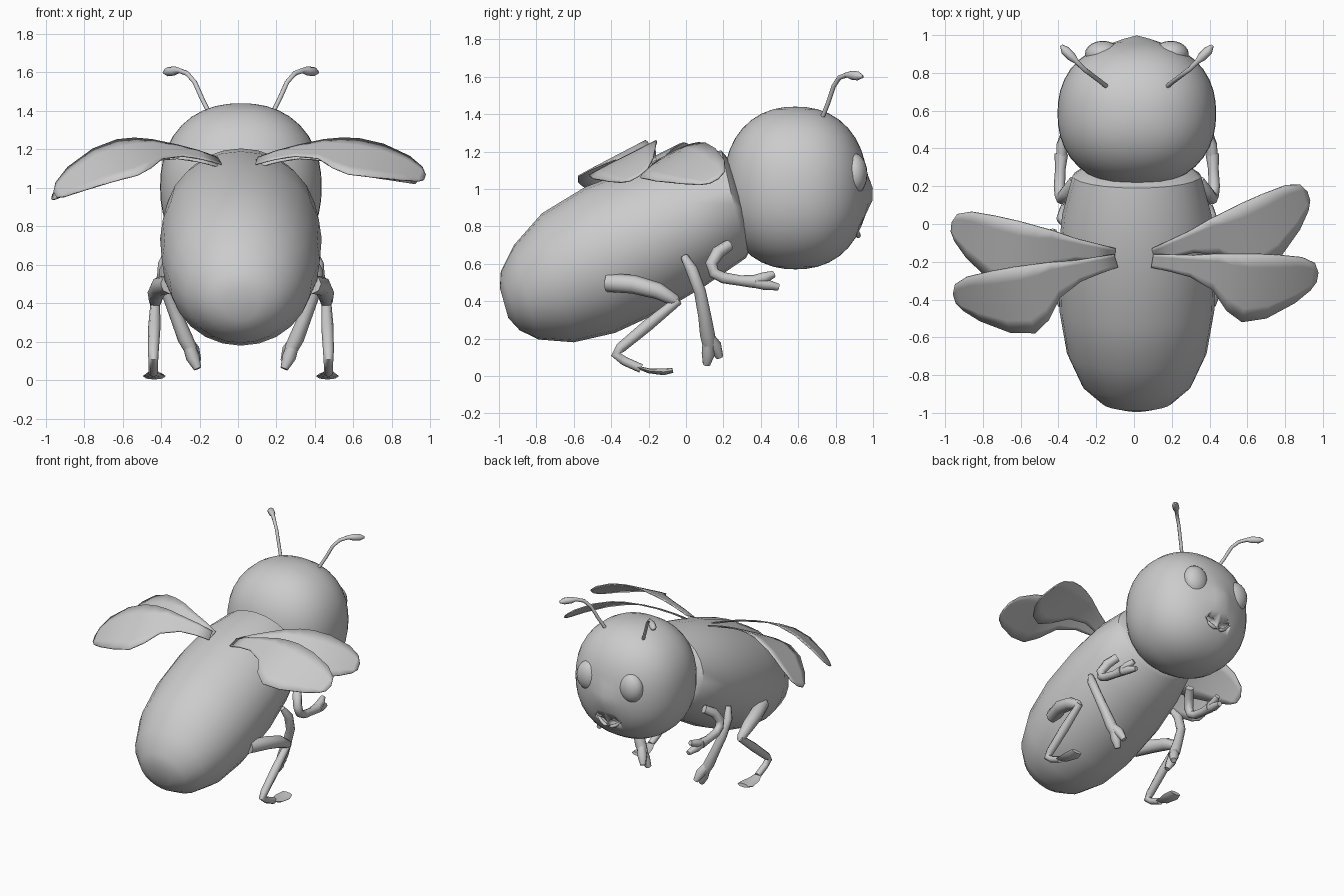
import bpy
import bmesh
from math import cos, sin, pi, radians, exp
from mathutils import Vector

cube = bpy.data.objects.get("Cube")
if cube:
    bpy.data.objects.remove(cube, do_unlink=True)

MID = 0.015  # the mirror plane of the body

grey = bpy.data.materials.new("plain grey")
grey.use_nodes = True
grey.diffuse_color = (0.6, 0.6, 0.6, 1)
for node in grey.node_tree.nodes:
    if node.type == 'BSDF_PRINCIPLED':
        node.inputs["Base Color"].default_value = (0.6, 0.6, 0.6, 1)


def select(obj):
    bpy.ops.object.select_all(action='DESELECT')
    obj.select_set(True)
    bpy.context.view_layer.objects.active = obj


def finish(name, bm, angle=40):
    bmesh.ops.recalc_face_normals(bm, faces=bm.faces)
    mesh = bpy.data.meshes.new(name)
    bm.to_mesh(mesh)
    bm.free()
    mesh.materials.append(grey)
    obj = bpy.data.objects.new(name, mesh)
    bpy.context.collection.objects.link(obj)
    select(obj)
    bpy.ops.object.shade_smooth_by_angle(angle=radians(angle))
    return obj


def bridge(bm, rings, closed=True):
    for a, b in zip(rings, rings[1:]):
        n = len(a)
        for i in range(n if closed else n - 1):
            j = (i + 1) % n
            bm.faces.new((a[i], a[j], b[j], b[i]))


def tube(name, path, sides=8, flat=1.0, side=1):
    """Sweep rounded sections along points (x, y, z, radius); flat squashes them."""
    bm = bmesh.new()
    pts = [Vector((MID + side * p[0], p[1], p[2])) for p in path]
    rings = []
    for i, p in enumerate(pts):
        along = (pts[min(i + 1, len(pts) - 1)] - pts[max(i - 1, 0)]).normalized()
        u = along.cross(Vector((1, 0, 0))).normalized()
        v = along.cross(u)
        r = path[i][3]
        rings.append([bm.verts.new(p + u * r * flat * cos(2 * pi * k / sides)
                                   + v * r * sin(2 * pi * k / sides))
                      for k in range(sides)])
    bridge(bm, rings)
    bm.faces.new(rings[0])
    bm.faces.new(rings[-1])
    return finish(name, bm, 50)


def ball(name, centre, size, power=2.0, segments=32, nose=0.0):
    bm = bmesh.new()
    bmesh.ops.create_uvsphere(bm, u_segments=segments, v_segments=segments // 2, radius=1)
    for v in bm.verts:
        d = v.co.normalized()
        d *= sum(abs(c) ** power for c in d) ** (-1 / power)
        v.co = Vector(c + s * k for c, s, k in zip(centre, size, d))
        if d.y > 0:
            v.co.y += nose * exp(-((v.co.x - MID) ** 2 + (v.co.z - 0.97) ** 2) / 0.006)
    return finish(name, bm)


# Body: slanted oval sections, each from a top point to a bottom point (y, z)
sections = [  # top y, top z, bottom y, bottom z, half width
    (-0.995, 0.47, -0.95, 0.31, 0.09),
    (-0.99, 0.56, -0.89, 0.245, 0.19),
    (-0.92, 0.70, -0.79, 0.195, 0.29),
    (-0.77, 0.87, -0.60, 0.18, 0.37),
    (-0.54, 1.01, -0.38, 0.23, 0.41),
    (-0.25, 1.12, -0.12, 0.35, 0.42),
    (0.00, 1.19, 0.10, 0.48, 0.395),
    (0.19, 1.205, 0.32, 0.63, 0.34),
    (0.26, 1.12, 0.34, 0.67, 0.28)]
bm = bmesh.new()
rings = []
for ty, tz, by, bz, w in sections:
    ring = []
    for k in range(24):
        a = 2 * pi * k / 24
        t = 0.5 + 0.5 * cos(a)
        ring.append(bm.verts.new((MID + w * sin(a), by + (ty - by) * t, bz + (tz - bz) * t)))
    rings.append(ring)
bridge(bm, rings)
bm.faces.new(rings[0])
bm.faces.new(rings[-1])
finish("body", bm)

# Head with a soft nose, and a smiling mouth cut into it
head = ball("head", (MID, 0.585, 1.005), (0.42, 0.385, 0.435), 2.25, 40, 0.035)
smile = []
for i in range(9):
    s = i / 4 - 1
    smile.append((0.12 * s, 0.935 - 0.025 * s * s, 0.775 + 0.05 * s * s,
                  0.004 + 0.026 * (1 - s * s)))
cutter = tube("mouth_cutter", smile)
cutter.hide_render = True
cut = head.modifiers.new("mouth", 'BOOLEAN')
cut.operation = 'DIFFERENCE'
cut.solver = 'EXACT'
cut.object = cutter
select(head)
bpy.ops.object.modifier_apply(modifier=cut.name)
bpy.data.objects.remove(cutter, do_unlink=True)
tube("lower_lip", [(x, y - 0.012, z - r, 0.004 + r * 0.35) for x, y, z, r in smile])

# Paired parts: eyes, antennae and three pairs of legs
for side, word in ((1, "left"), (-1, "right")):
    ball(word + "_eye", (MID + side * 0.18, 0.9, 1.08), (0.095, 0.07, 0.11), 2, 20)
    tube(word + "_antenna", [
        (0.15, 0.72, 1.36, 0.012), (0.2, 0.76, 1.46, 0.012), (0.24, 0.79, 1.55, 0.012),
        (0.28, 0.82, 1.595, 0.013), (0.32, 0.86, 1.61, 0.014), (0.345, 0.885, 1.608, 0.024),
        (0.38, 0.92, 1.604, 0.024), (0.4, 0.945, 1.6, 0.008)], side=side)
    # Hind leg: thigh, shin and a flat splayed foot
    tube(word + "_hind_thigh", [
        (0.37, -0.42, 0.5, 0.05), (0.42, -0.28, 0.49, 0.05), (0.44, -0.15, 0.455, 0.045),
        (0.445, -0.06, 0.405, 0.032), (0.445, -0.035, 0.385, 0.012)], side=side)
    tube(word + "_hind_shin", [
        (0.445, -0.04, 0.405, 0.025), (0.45, -0.2, 0.275, 0.032), (0.455, -0.35, 0.15, 0.028),
        (0.455, -0.375, 0.115, 0.026), (0.455, -0.33, 0.08, 0.024),
        (0.455, -0.24, 0.04, 0.024)], side=side)
    tube(word + "_hind_foot", [
        (0.455, -0.27, 0.05, 0.02), (0.455, -0.2, 0.028, 0.045), (0.45, -0.12, 0.022, 0.06),
        (0.45, -0.07, 0.03, 0.045)], flat=0.3, side=side)
    # Middle leg, hanging down with a two toed foot
    tube(word + "_middle_leg", [
        (0.37, -0.01, 0.64, 0.02), (0.395, 0.03, 0.57, 0.032), (0.38, 0.075, 0.45, 0.032),
        (0.33, 0.1, 0.32, 0.035), (0.29, 0.115, 0.22, 0.04), (0.26, 0.125, 0.16, 0.035)],
        side=side)
    for toe, y, z in (("back", 0.11, 0.06), ("front", 0.18, 0.1)):
        tube(word + "_middle_toe_" + toe, [
            (0.28, 0.12, 0.21, 0.03), (0.25, (y + 0.13) / 2, z + 0.06, 0.036),
            (0.225, y, z, 0.02)], side=side)
    # Front leg, bent forward with a two fingered hand
    tube(word + "_front_leg", [
        (0.33, 0.23, 0.7, 0.03), (0.37, 0.17, 0.66, 0.035), (0.4, 0.135, 0.6, 0.032),
        (0.405, 0.15, 0.55, 0.03), (0.41, 0.2, 0.525, 0.03), (0.405, 0.29, 0.51, 0.028),
        (0.4, 0.37, 0.505, 0.036)], side=side)
    for finger, y, z in (("upper", 0.47, 0.545), ("lower", 0.495, 0.475)):
        tube(word + "_front_finger_" + finger, [
            (0.4, 0.34, 0.505, 0.028), (0.395, 0.42, (z + 0.505) / 2, 0.03),
            (0.38, y, z, 0.018)], side=side)

# Wings: one paddle outline as (distance from root, leading edge, trailing edge)
paddle = [(0, 0.02, -0.05), (0.1, 0.035, -0.055), (0.21, 0.05, -0.065), (0.34, 0.08, -0.114),
          (0.43, 0.095, -0.21), (0.52, 0.11, -0.256), (0.645, 0.125, -0.215),
          (0.78, 0.134, -0.11), (0.85, 0.115, -0.03), (0.875, 0.07, 0.02)]


def wing(name, side, turn, root_y, lift, droop):
    bm = bmesh.new()
    rows = []
    c, s = cos(radians(turn)), sin(radians(turn))
    for t, lead, trail in paddle:
        row = []
        for k in range(6):
            p = lead + (trail - lead) * k / 5
            arch = (droop if t > 0.4 else 0.4) * (t - 0.4) ** 2
            row.append(bm.verts.new((side * (0.1 + t * c - p * s), root_y + t * s + p * c,
                                     1.25 + lift - arch + 0.5 * (p - 0.1))))
        rows.append(row)
    bridge(bm, rows, closed=False)
    obj = finish(name, bm)
    skin = obj.modifiers.new("thickness", 'SOLIDIFY')
    skin.thickness = 0.008
    skin.offset = 0


wing("left_fore_wing", 1, 17, -0.15, 0, 0.8)
wing("left_hind_wing", 1, -9.5, -0.18, 0.012, 0.8)
wing("right_fore_wing", -1, 6, -0.15, 0, 1.2)
wing("right_hind_wing", -1, -17, -0.18, 0.012, 1.2)
